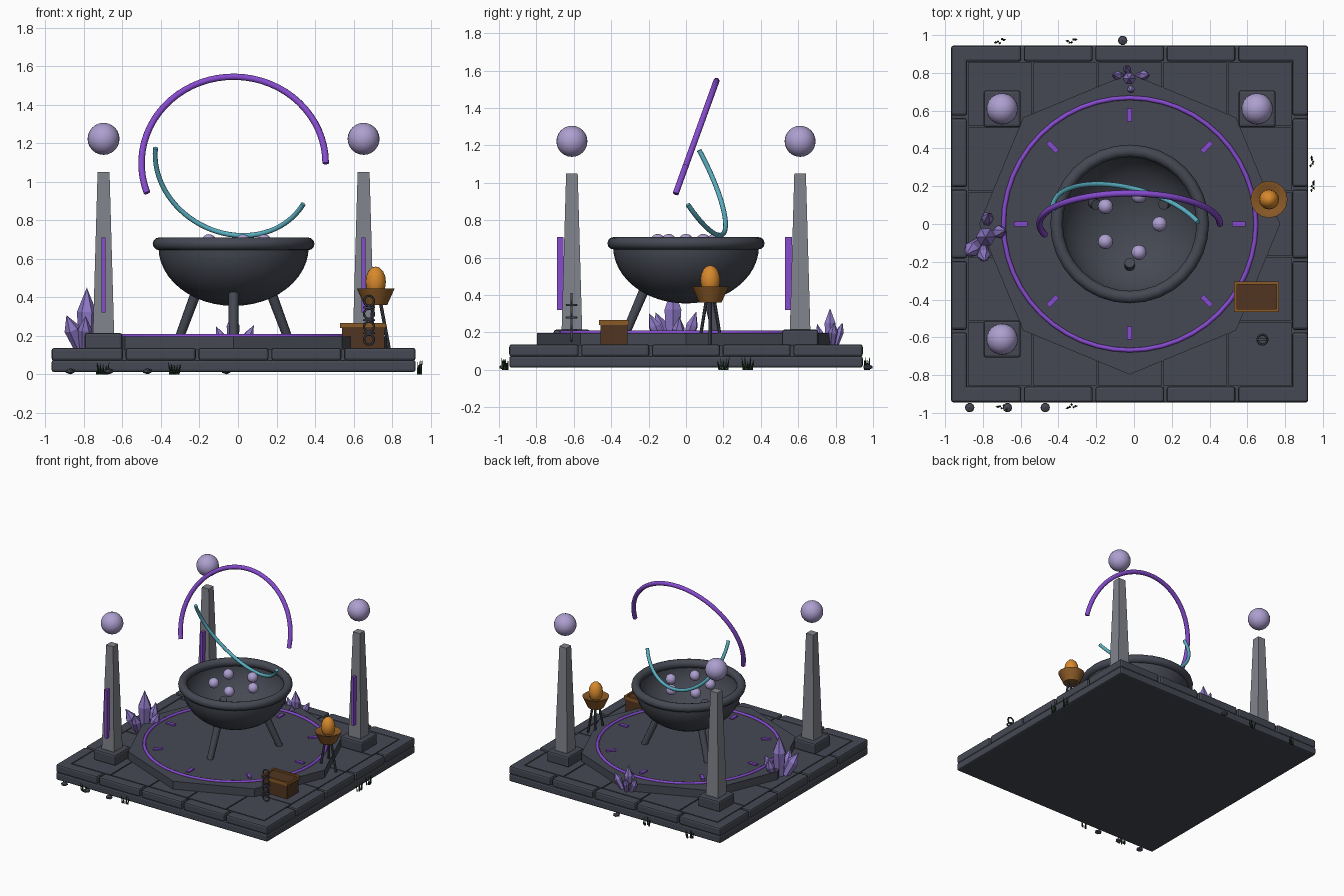
import bpy, bmesh, math, random
from mathutils import Vector, Matrix

if "Cube" in bpy.data.objects:
    bpy.data.objects.remove(bpy.data.objects["Cube"])

random.seed(4)
CX = -0.023  # centre line of the altar


def material(name, rgb):
    m = bpy.data.materials.new(name)
    m.diffuse_color = (*rgb, 1)
    m.use_nodes = True
    m.node_tree.nodes["Principled BSDF"].inputs["Base Color"].default_value = m.diffuse_color
    return m


STONE = material("dark stone", (0.060, 0.066, 0.086))
PALE = material("pale stone", (0.22, 0.23, 0.26))
PURPLE = material("glowing purple", (0.24, 0.07, 0.62))
LAVENDER = material("lavender", (0.42, 0.35, 0.63))
CRYSTAL = material("crystal violet", (0.27, 0.19, 0.56))
TEAL = material("teal", (0.10, 0.42, 0.52))
ORANGE = material("flame orange", (0.68, 0.25, 0.025))
BRONZE = material("bronze", (0.25, 0.10, 0.02))
WOOD = material("dark wood", (0.085, 0.036, 0.015))
GREEN = material("grass green", (0.012, 0.035, 0.014))


def finish(name, bm, mat, smooth=None):
    bmesh.ops.recalc_face_normals(bm, faces=bm.faces)
    mesh = bpy.data.meshes.new(name)
    bm.to_mesh(mesh)
    bm.free()
    ob = bpy.data.objects.new(name, mesh)
    bpy.context.collection.objects.link(ob)
    mesh.materials.append(mat)
    if smooth:
        bpy.ops.object.select_all(action='DESELECT')
        ob.select_set(True)
        bpy.context.view_layer.objects.active = ob
        bpy.ops.object.shade_smooth_by_angle(angle=math.radians(smooth))
    return ob


def box(name, lo, hi, mat, bevel=0, matrix=None):
    lo, hi = Vector(lo), Vector(hi)
    bm = bmesh.new()
    bmesh.ops.create_cube(bm, size=1)
    bmesh.ops.scale(bm, vec=hi - lo, verts=bm.verts)
    bmesh.ops.translate(bm, vec=(lo + hi) / 2, verts=bm.verts)
    if bevel:
        bmesh.ops.bevel(bm, geom=bm.edges[:], offset=bevel, segments=2, profile=0.5, affect='EDGES')
    if matrix:
        bm.transform(matrix)
    return finish(name, bm, mat)


def lathe(name, profile, sides, loc, mat, smooth=40, matrix=None, closed=False):
    """Revolve (radius, height) points around z."""
    bm = bmesh.new()
    pts = list(profile) + ([profile[0]] if closed else [])
    vs = [bm.verts.new((r, 0, z)) for r, z in pts]
    es = [bm.edges.new(p) for p in zip(vs, vs[1:])]
    bmesh.ops.spin(bm, geom=vs + es, cent=(0, 0, 0), axis=(0, 0, 1),
                   angle=math.tau, steps=sides, use_duplicate=False)
    bmesh.ops.remove_doubles(bm, verts=bm.verts, dist=1e-5)
    bm.transform(Matrix.Translation(loc) @ (matrix or Matrix()))
    return finish(name, bm, mat, smooth)


def torus(name, major, minor, loc, mat, sides=32, tube=8, matrix=None):
    ring = [(major + minor * math.cos(math.tau * i / tube), minor * math.sin(math.tau * i / tube))
            for i in range(tube)]
    return lathe(name, ring, sides, loc, mat, 60, matrix, True)


def rod(name, a, b, r1, r2, mat, sides=10):
    a, b = Vector(a), Vector(b)
    turn = (b - a).to_track_quat('Z', 'Y').to_matrix().to_4x4()
    return lathe(name, [(0, 0), (r1, 0), (r2, (b - a).length), (0, (b - a).length)],
                 sides, a, mat, 40, turn)


def ball(name, r, loc, mat, sides=24, stretch=1):
    n = sides // 2
    prof = [(r * math.sin(math.pi * i / n), -r * stretch * math.cos(math.pi * i / n)) for i in range(n + 1)]
    return lathe(name, prof, sides, loc, mat, 60)


def arc(name, centre, start, through, radius, sweep, thick, mat):
    """Tube along a circular arc from one direction through another."""
    u = Vector(start).normalized()
    v = u.cross(Vector(through)).cross(u).normalized()
    w = u.cross(v)
    bm, rings, n, tube = bmesh.new(), [], 36, 10
    for i in range(n + 1):
        t = math.radians(sweep) * i / n
        out = u * math.cos(t) + v * math.sin(t)
        rings.append([bm.verts.new(Vector(centre) + out * (radius + thick * math.cos(k * math.tau / tube))
                                   + w * thick * math.sin(k * math.tau / tube)) for k in range(tube)])
    for p, q in zip(rings, rings[1:]):
        for k in range(tube):
            bm.faces.new((p[k], p[k - 1], q[k - 1], q[k]))
    bm.faces.new(rings[0])
    bm.faces.new(rings[-1])
    return finish(name, bm, mat, 50)


# Platform: slab, edge stones and inner paving
H = 0.945
box("slab", (CX - H, -H, 0.012), (CX + H, H, 0.074), STONE, 0.012)
step, gap = 2 * H / 5, 0.007
for i in range(5):
    a, b = -H + i * step + (gap if i else 0), -H + (i + 1) * step - (gap if i < 4 else 0)
    for s in (-1, 1):
        lo, hi = sorted((s * H, s * (H - 0.085)))
        box("edge_stone", (CX + a, lo, 0.07), (CX + b, hi, 0.137), STONE, 0.014)
        box("side_stone", (CX + lo, a, 0.07), (CX + hi, b, 0.137), STONE, 0.014)
P = 0.86
tile = 2 * P / 5
for i in range(5):
    for j in range(5):
        x, y = CX - P + i * tile, -P + j * tile
        box("paving", (x + .004, y + .004, 0.07), (x + tile - .004, y + tile - .004, 0.132), STONE)

# Octagonal dais with ring and rune marks
lathe("dais", [(0, 0.125), (0.797, 0.125), (0.797, 0.196), (0, 0.196)], 8, (CX, 0, 0), STONE, None)
torus("rune_ring", 0.668, 0.012, (CX, 0, 0.198), PURPLE, 48)
for k in range(8):
    m = Matrix.Translation((CX, 0, 0)) @ Matrix.Rotation(k * math.pi / 4, 4, 'Z')
    box("rune_mark", (0.542, -0.013, 0.19), (0.612, 0.013, 0.206), PURPLE, 0, m)

# Cauldron
bowl = [(0.39 * math.sin(math.pi / 2 * i / 12), 0.66 - 0.305 * math.cos(math.pi / 2 * i / 12)) for i in range(13)]
inner = [(r * 0.97, 0.66 - (0.66 - z) * 0.97) for r, z in reversed(bowl)]
lathe("cauldron_bowl", bowl + inner, 32, (CX, 0, 0), STONE, 60)
torus("cauldron_rim", 0.387, 0.033, (CX, 0, 0.677), STONE, 32, 12)
for deg in (-90, 30, 150):
    c, s = math.cos(math.radians(deg)), math.sin(math.radians(deg))
    rod("cauldron_leg", (CX + 0.205 * c, 0.205 * s, 0.47), (CX + 0.325 * c, 0.325 * s, 0.19), 0.028, 0.024, STONE)
for k in range(5):
    t = k * math.tau / 5
    ball("bubble", 0.04, (CX + 0.158 * math.cos(t), 0.158 * math.sin(t), 0.687), LAVENDER, 16)

# Floating arcs
arc("purple_arc", (CX, 0, 1.095), (1, 0, 0), (0, 0.34, 0.94), 0.478, 200, 0.017, PURPLE)
arc("teal_arc", (CX, 0, 1.095), (-0.405, 0.07, 0.08), (-0.19, 0.21, -0.305), 0.419, 158, 0.013, TEAL)

# Pillars with orbs and light strips
for x, y in ((-0.675, 0.61), (0.675, 0.61), (-0.675, -0.61)):
    x += CX
    box("pillar_base", (x - .098, y - .098, 0.125), (x + .098, y + .098, 0.215), STONE, 0.014)
    turn = Matrix.Rotation(math.pi / 4, 4, 'Z')
    d = math.sqrt(2)
    lathe("pillar_shaft", [(0, 0.21), (0.055 * d, 0.21), (0.031 * d, 1.05), (0, 1.05)], 4,
          (x, y, 0), PALE, None, turn)
    box("light_strip", (x - .01, y - .081, 0.32), (x + .01, y - .044, 0.71), PURPLE)
    ball("orb", 0.083, (x, y, 1.222), LAVENDER)


# Crystal clusters
def crystal(x, y, h, r, lean_x=0, lean_y=0):
    turn = Vector((lean_x, lean_y, 1)).to_track_quat('Z', 'Y').to_matrix().to_4x4()
    lathe("crystal", [(0, 0), (0.7 * r, 0), (r, 0.6 * h), (0, h)], 6, (x, y, 0.13), CRYSTAL, None, turn)


crystal(-0.785, -0.07, 0.32, 0.052)
crystal(-0.82, -0.10, 0.20, 0.042, -0.40, -0.35)
crystal(-0.75, -0.05, 0.17, 0.034, 0.45, 0.10)
crystal(-0.78, 0.00, 0.19, 0.033, 0.05, 0.30)
crystal(-0.80, -0.12, 0.19, 0.036, 0.05, -0.45)
crystal(-0.025, 0.77, 0.20, 0.034)
crystal(-0.06, 0.78, 0.13, 0.024, -0.45, 0.1)
crystal(0.02, 0.78, 0.14, 0.026, 0.5, 0.1)
crystal(-0.02, 0.73, 0.12, 0.02, 0.05, -0.25)
crystal(-0.03, 0.80, 0.13, 0.022, -0.1, 0.3)

# Brazier
bx, by = 0.715, 0.13
lathe("brazier_bowl", [(0, 0.36), (0.06, 0.36), (0.098, 0.445), (0.085, 0.445), (0.06, 0.43), (0, 0.43)],
      16, (bx, by, 0), BRONZE)
ball("brazier_flame", 0.053, (bx, by, 0.48), ORANGE, 16, 1.5)
for k in range(3):
    t = k * math.tau / 3
    c, s = math.cos(t), math.sin(t)
    rod("brazier_leg", (bx + .025 * c, by + .025 * s, 0.37), (bx + .07 * c, by + .07 * s, 0.13), .009, .009, STONE, 8)

# Chest with a raised rim
box("chest_body", (0.54, -0.457, 0.13), (0.76, -0.313, 0.255), WOOD)
for y in (-0.465, -0.319):
    box("chest_rim_long", (0.53, y, 0.24), (0.768, y + 0.014, 0.267), BRONZE)
for x in (0.53, 0.754):
    box("chest_rim_short", (x, -0.451, 0.24), (x + 0.014, -0.319, 0.267), BRONZE)

# Upright chain of alternating links
for k in range(7):
    turn = Matrix.Rotation(math.pi / 2, 4, 'X') if k % 2 == 0 else Matrix()
    torus("chain_link", 0.026, 0.006, (0.68, -0.612, 0.18 + 0.0335 * k), STONE, 16, 6, turn)

# Grass tufts and pebbles around the foot
for x, y in ((-0.71, 0.968), (-0.33, 0.968), (0.94, 0.33), (0.94, 0.2), (-0.70, -0.968), (-0.33, -0.968), (0.94, -0.968)):
    if (x, y) == (0.94, -0.968):
        continue
    for k in range(5):
        d = 0.02 * (k - 2) / 2
        off = Vector((d, random.uniform(-.012, .012), 0))
        if x > 0.9:
            off = Vector((off.y, off.x, 0))
        a = Vector((x, y, 0)) + off
        rod("grass_blade", a, a + off * 0.6 + Vector((0, 0, random.uniform(.045, .075))), 0.007, 0.0005, GREEN, 4)
for x, y in ((-0.87, -0.972), (-0.67, -0.972), (-0.47, -0.972), (-0.06, 0.972)):
    bm = bmesh.new()
    bmesh.ops.create_icosphere(bm, subdivisions=1, radius=0.028)
    bmesh.ops.scale(bm, vec=(1, 1, 0.55), verts=bm.verts)
    bmesh.ops.translate(bm, vec=(x, y, 0.015), verts=bm.verts)
    finish("pebble", bm, STONE)
